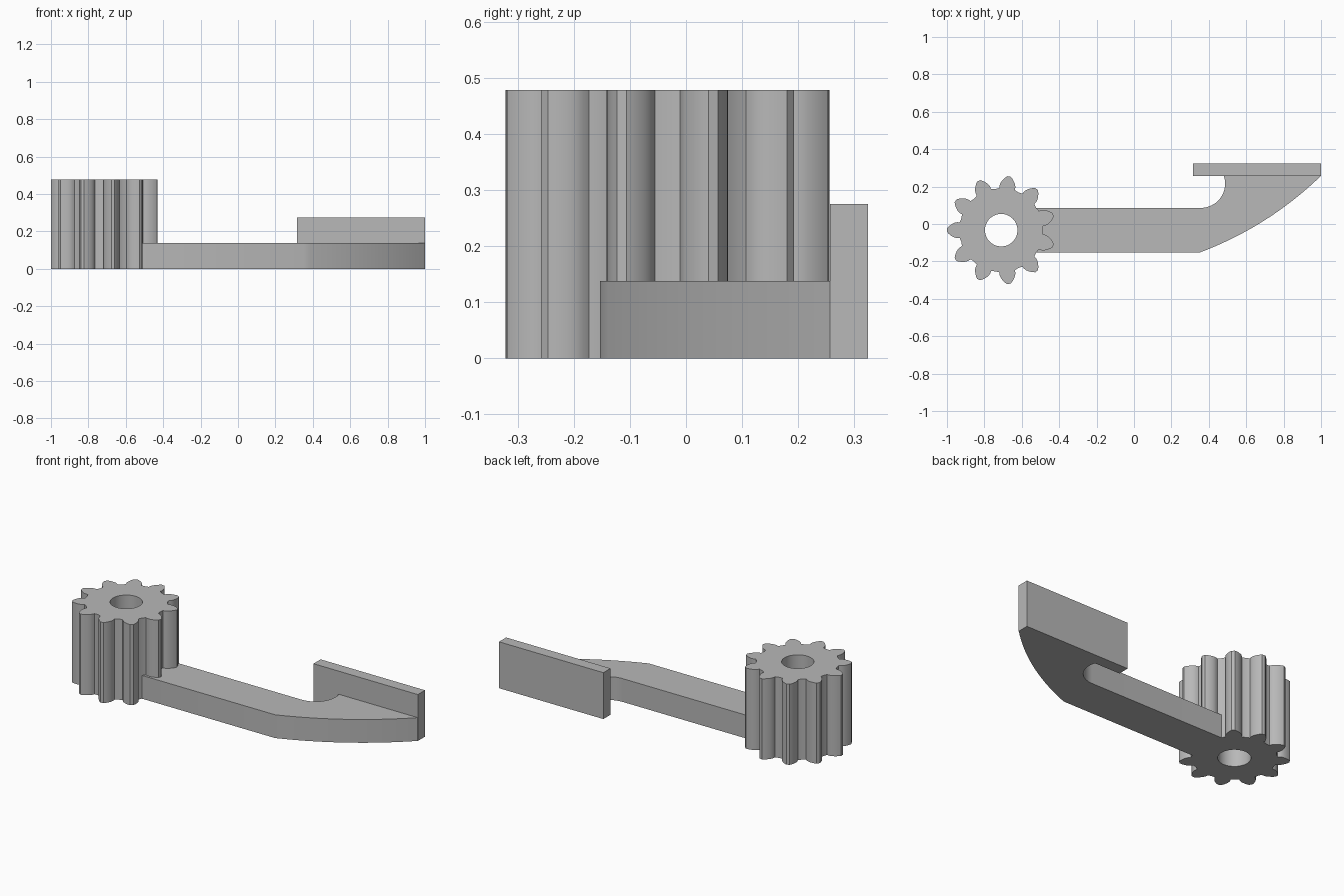
import bpy, bmesh
from math import sin, cos, pi, radians, atan2, hypot
from mathutils import Vector

if "Cube" in bpy.data.objects:
    bpy.data.objects.remove(bpy.data.objects["Cube"])

grey = bpy.data.materials.new("plain grey")
grey.use_nodes = True
colour = (0.48, 0.48, 0.48, 1)
grey.diffuse_color = colour
grey.node_tree.nodes["Principled BSDF"].inputs["Base Color"].default_value = colour


def prism(name, loops, height):
    """Fill flat outlines (the first may hold holes) and raise them from the ground."""
    bm = bmesh.new()
    edges = []
    for loop in loops:
        vs = [bm.verts.new((x, y, 0)) for x, y in loop]
        edges += [bm.edges.new((a, b)) for a, b in zip(vs, vs[1:] + vs[:1])]
    bmesh.ops.triangle_fill(bm, edges=edges, use_beauty=True)
    top = bmesh.ops.extrude_face_region(bm, geom=bm.faces[:])["geom"]
    top = [v for v in top if isinstance(v, bmesh.types.BMVert)]
    bmesh.ops.translate(bm, verts=top, vec=(0, 0, height))
    bmesh.ops.recalc_face_normals(bm, faces=bm.faces)
    mesh = bpy.data.meshes.new(name)
    bm.to_mesh(mesh)
    bm.free()
    mesh.materials.append(grey)
    obj = bpy.data.objects.new(name, mesh)
    bpy.context.collection.objects.link(obj)
    bpy.ops.object.select_all(action="DESELECT")
    obj.select_set(True)
    bpy.context.view_layer.objects.active = obj
    bpy.ops.object.shade_smooth_by_angle(angle=radians(25))
    return obj


def arc(cx, cy, r, start, end, steps):
    angles = [radians(start + (end - start) * i / steps) for i in range(steps + 1)]
    return [(cx + r * cos(a), cy + r * sin(a)) for a in angles]


# Pinion gear with a round bore
CX, CY, TEETH = -0.71, -0.033, 11
flank = [(0.222, 0.042), (0.236, 0.0425), (0.248, 0.040), (0.259, 0.035),
         (0.270, 0.028), (0.281, 0.019), (0.290, 0.009)]
tooth = [(r, -w) for r, w in flank] + [(r, w) for r, w in reversed(flank)]
outline = []
for i in range(TEETH):
    turn = pi + 2 * pi * i / TEETH
    for r, w in tooth:
        outline.append((CX + r * cos(turn) - w * sin(turn),
                        CY + r * sin(turn) + w * cos(turn)))
    gap = turn + pi / TEETH
    outline.append((CX + 0.222 * cos(gap), CY + 0.222 * sin(gap)))
bore = arc(CX, CY, 0.087, 0, 360, 48)[:-1]
prism("pinion_gear", [outline, bore], 0.478)

# Arm: straight bar, curved outer edge, rounded inner hook
a, b = Vector((0.35, -0.153)), Vector((1.0, 0.258))
chord = b - a
normal = Vector((chord.y, -chord.x)).normalized()
bulge, steps = 0.04, 20
outer = []
for i in range(steps + 1):
    t = i / steps
    p = a + chord * t + normal * bulge * 4 * t * (1 - t)
    outer.append((p.x, p.y))
hook = arc(0.357, 0.216, 0.13, 19, -90, 20)
prism("arm", [[(-0.535, -0.153)] + outer + hook + [(-0.535, 0.086)]], 0.138)

# Upright end plate
prism("end_plate", [[(0.315, 0.257), (1, 0.257), (1, 0.324), (0.315, 0.324)]], 0.275)
